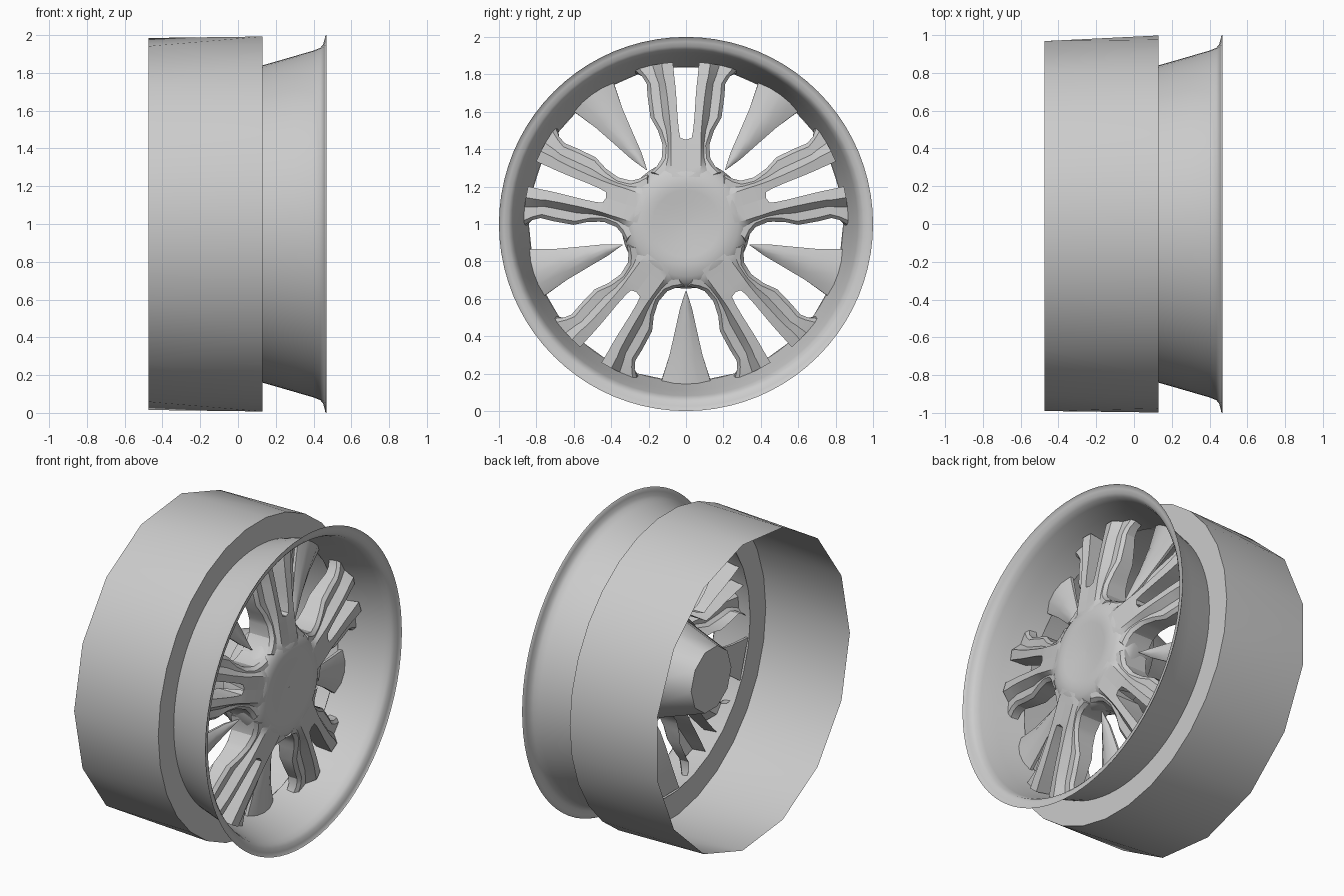
import bpy, bmesh, math

if "Cube" in bpy.data.objects:
    bpy.data.objects.remove(bpy.data.objects["Cube"], do_unlink=True)

metal = bpy.data.materials.new("plain_grey_metal")
metal.use_nodes = True
grey = (0.6, 0.6, 0.6, 1)
metal.diffuse_color = grey
metal.node_tree.nodes["Principled BSDF"].inputs["Base Color"].default_value = grey


def place(x, r, t, a):
    """Axial x, radial r and sideways t, turned to angle a about the axle."""
    return (x, r * math.cos(a) - t * math.sin(a),
            1 + r * math.sin(a) + t * math.cos(a))


def inside_rim(x, r, t):
    """Shorten r so that the point stays within the flared rim."""
    limit = min(0.868, 0.839 + 0.29 * (x - 0.13))
    return min(r, math.sqrt(limit ** 2 - t * t))


def finish(bm, name, smooth=35):
    bmesh.ops.remove_doubles(bm, verts=bm.verts, dist=0.0001)
    bmesh.ops.recalc_face_normals(bm, faces=bm.faces)
    mesh = bpy.data.meshes.new(name)
    bm.to_mesh(mesh)
    bm.free()
    ob = bpy.data.objects.new(name, mesh)
    bpy.context.collection.objects.link(ob)
    mesh.materials.append(metal)
    bpy.ops.object.select_all(action='DESELECT')
    ob.select_set(True)
    bpy.context.view_layer.objects.active = ob
    bpy.ops.object.shade_smooth_by_angle(angle=math.radians(smooth))


def loft(bm, rings, caps=True, closed=True):
    """Skin a list of equal-length rings of points."""
    rows = [[bm.verts.new(p) for p in ring] for ring in rings]
    n = len(rows[0])
    for a, b in zip(rows, rows[1:]):
        for i in range(n if closed else n - 1):
            j = (i + 1) % n
            bm.faces.new((a[i], a[j], b[j], b[i]))
    if caps:
        bm.faces.new(rows[0])
        bm.faces.new(rows[-1])


def revolve(name, profile, sides, smooth=35, caps=False):
    bm = bmesh.new()
    loft(bm, [[place(x, r, 0, math.tau * i / sides) for i in range(sides)]
              for x, r in profile], caps)
    finish(bm, name, smooth)


# Outer band: coarse back edge, finer front edge, flat front flange
SIDES = 15
bm = bmesh.new()
back = [bm.verts.new(place(-0.475, 0.99, 0, math.pi + math.tau * i / SIDES))
        for i in range(SIDES)]
front, inner = [[bm.verts.new(place(0.13, r, 0, math.pi + math.pi * i / SIDES))
                 for i in range(2 * SIDES)] for r in (0.998, 0.84)]
for i in range(SIDES):
    j, m, e = (i + 1) % SIDES, 2 * i + 1, (2 * i + 2) % (2 * SIDES)
    bm.faces.new((back[i], front[2 * i], front[m]))
    bm.faces.new((back[i], front[m], back[j]))
    bm.faces.new((back[j], front[m], front[e]))
for i in range(2 * SIDES):
    j = (i + 1) % (2 * SIDES)
    bm.faces.new((front[i], inner[i], inner[j], front[j]))
finish(bm, "outer_band")

# Flared front rim, a single sheet ending in a rolled lip
revolve("flared_rim", [(0.13, 0.84), (0.2, 0.86), (0.3, 0.889), (0.4, 0.918),
                       (0.435, 0.932), (0.45, 0.95), (0.458, 0.975), (0.462, 0.995),
                       (0.468, 1.0)], 80, 60)

# Hub: shallow dished cap and a tapered rear boss
revolve("hub_cap", [(0.365, 0.001), (0.368, 0.12), (0.378, 0.18), (0.38, 0.22),
                    (0.372, 0.28), (0.35, 0.315), (0.325, 0.335), (0.28, 0.345),
                    (0.16, 0.325), (0.1, 0.3)], 60, 40)
revolve("rear_boss", [(0.12, 0.305), (-0.18, 0.205)], 10, 40, caps=True)

# Split spokes: stations of radius, inner side, ridge and outer side
STATIONS = [(0.25, 0, 0.07, 0.14), (0.275, 0, 0.075, 0.19), (0.31, 0, 0.08, 0.155),
            (0.35, 0, 0.08, 0.13), (0.42, 0, 0.08, 0.125), (0.45, 0, 0.08, 0.133),
            (0.46, 0.03, 0.08, 0.137), (0.5, 0.038, 0.082, 0.15),
            (0.57, 0.045, 0.088, 0.19), (0.68, 0.052, 0.1, 0.205),
            (0.75, 0.058, 0.11, 0.21), (0.79, 0.063, 0.12, 0.235),
            (0.87, 0.07, 0.13, 0.27)]


def half_spoke(bm, angle, side):
    """Open-backed shell: slot wall, ridge, lower shoulder and outer wall."""
    rings = []
    for r, t_in, t_ridge, t_out in STATIONS:
        f = (r - 0.25) / 0.62
        top = 0.376 - 0.096 * f
        low = top - 0.012 - 0.035 * min(1, 2 * f)
        section = [(0.17, t_in), (top - 0.01 * f, t_in), (top, t_ridge),
                   (low, t_ridge + 0.35 * (t_out - t_ridge)),
                   (low, t_out - 0.02), (low - 0.02, t_out), (0.17, t_out)]
        if t_in == 0:
            section[0] = section[1]
        rings.append([place(x, inside_rim(x, r, t), side * t, angle) for x, t in section])
    loft(bm, rings, caps=False, closed=False)


# Pointed fins: stations of radius, half width, crown and back depth
FIN = [(0.357, 0.002, 0.25, 0.24), (0.45, 0.032, 0.235, 0.205), (0.55, 0.054, 0.218, 0.182),
       (0.7, 0.088, 0.198, 0.155), (0.87, 0.13, 0.188, 0.14)]

for k in range(5):
    spoke_angle = math.pi / 2 + math.tau * k / 5
    for side, label in ((1, "left"), (-1, "right")):
        bm = bmesh.new()
        half_spoke(bm, spoke_angle, side)
        finish(bm, f"spoke_{k + 1}_{label}", 25)

    bm = bmesh.new()
    rings = []
    for r, w, crown, base in FIN:
        edge = crown - 0.6 * (crown - base)
        brow = crown - 0.12 * (crown - base)
        section = [(base, -w), (edge, -w), (brow, -w / 2), (crown, 0),
                   (brow, w / 2), (edge, w), (base, w)]
        rings.append([place(x, inside_rim(x, r, t), t, spoke_angle + math.pi / 5)
                      for x, t in section])
    loft(bm, rings)
    finish(bm, f"fin_{k + 1}", 40)
